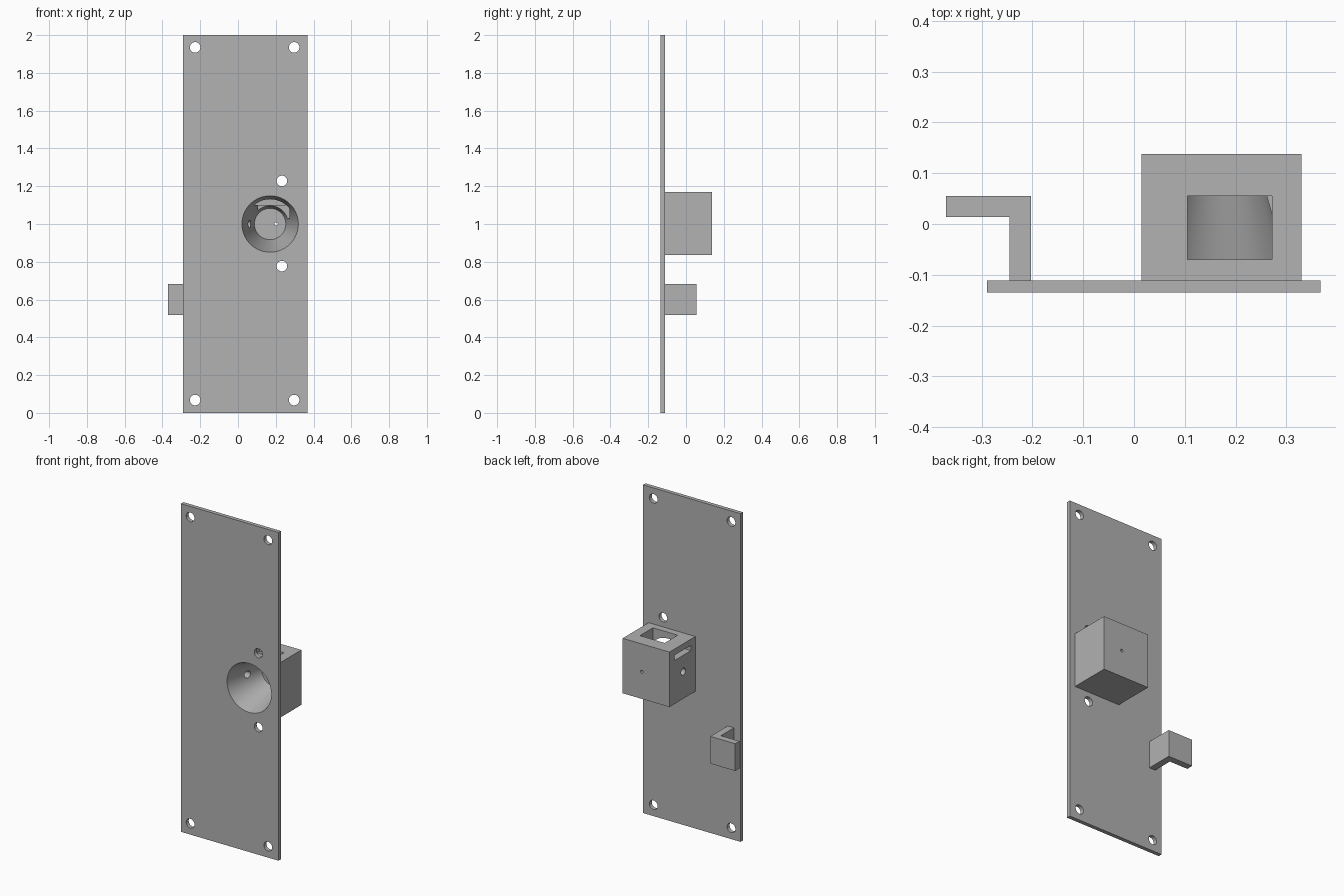
import bpy, bmesh
from math import radians
from mathutils import Matrix, Vector

if "Cube" in bpy.data.objects:
    bpy.data.objects.remove(bpy.data.objects["Cube"], do_unlink=True)

grey = bpy.data.materials.new("plain grey")
grey.use_nodes = True
grey.diffuse_color = (0.445, 0.445, 0.445, 1)
grey.node_tree.nodes["Principled BSDF"].inputs["Base Color"].default_value = grey.diffuse_color


def make_object(name, bm):
    mesh = bpy.data.meshes.new(name)
    bm.to_mesh(mesh)
    bm.free()
    mesh.materials.append(grey)
    obj = bpy.data.objects.new(name, mesh)
    bpy.context.collection.objects.link(obj)
    return obj


def box(name, x, y, z):
    """Box from (min, max) pairs on each axis."""
    bm = bmesh.new()
    spans = (x, y, z)
    size = Vector([b - a for a, b in spans])
    centre = Vector([(a + b) / 2 for a, b in spans])
    bmesh.ops.create_cube(bm, size=1, matrix=Matrix.Translation(centre) @ Matrix.Diagonal(size).to_4x4())
    return make_object(name, bm)


def rod(name, start, end, r1, r2=None, sides=48):
    """Cylinder or cone running from start to end."""
    a, b = Vector(start), Vector(end)
    turn = (b - a).to_track_quat("Z", "Y").to_matrix().to_4x4()
    bm = bmesh.new()
    bmesh.ops.create_cone(bm, cap_ends=True, segments=sides, radius1=r1, radius2=r1 if r2 is None else r2,
                          depth=(b - a).length, matrix=Matrix.Translation((a + b) / 2) @ turn)
    return make_object(name, bm)


def cut(target, cutters):
    """Subtract each cutter, bake the result and drop the cutters."""
    for c in cutters:
        c.hide_render = True
        mod = target.modifiers.new("cut", "BOOLEAN")
        mod.operation, mod.solver, mod.object = "DIFFERENCE", "EXACT", c
        bpy.context.view_layer.update()
        baked = bpy.data.meshes.new_from_object(target.evaluated_get(bpy.context.evaluated_depsgraph_get()))
        target.modifiers.clear()
        target.data = baked
        bpy.data.objects.remove(c, do_unlink=True)


def funnel():
    return rod("funnel_cutter", (0.17, -0.145, 1), (0.17, 0.103, 1), 0.152, 0.083, 96)


# Face plate with screw holes and funnel mouth
plate = box("face_plate", (-0.29, 0.367), (-0.135, -0.111), (0, 2))
holes = [(x, z) for x in (-0.227, 0.297) for z in (0.068, 1.935)] + [(0.232, 0.777), (0.232, 1.228)]
cut(plate, [rod("screw_cutter", (x, -0.2, z), (x, 0, z), 0.028) for x, z in holes] + [funnel()])

# Housing block with funnel, top window, side slot, side hole and rear pinhole
housing = box("housing_block", (0.015, 0.33), (-0.111, 0.138), (0.835, 1.17))
cut(housing, [
    funnel(),
    box("window_cutter", (0.105, 0.272), (-0.07, 0.055), (1.03, 1.3)),
    box("slot_cutter", (-0.1, 0.271), (-0.069, 0.09), (1.1, 1.132)),
    rod("side_hole_cutter", (-0.1, 0.005, 1), (0.15, 0.005, 1), 0.021),
    rod("pinhole_cutter", (0.202, 0.05, 1), (0.202, 0.2, 1), 0.009, sides=24),
])

# L-shaped hook, extruded upward from its profile
bm = bmesh.new()
profile = [(-0.245, -0.111), (-0.203, -0.111), (-0.203, 0.055), (-0.37, 0.055), (-0.37, 0.014), (-0.245, 0.014)]
base = bm.faces.new([bm.verts.new((x, y, 0.517)) for x, y in profile])
top = bmesh.ops.extrude_face_region(bm, geom=[base])["geom"]
bmesh.ops.translate(bm, vec=(0, 0, 0.166), verts=[v for v in top if isinstance(v, bmesh.types.BMVert)])
bmesh.ops.recalc_face_normals(bm, faces=bm.faces)
make_object("side_hook", bm)

# Smooth the round cuts, keep the edges sharp
bpy.ops.object.select_all(action="DESELECT")
for obj in (plate, housing):
    obj.select_set(True)
bpy.context.view_layer.objects.active = housing
bpy.ops.object.shade_smooth_by_angle(angle=radians(30))
